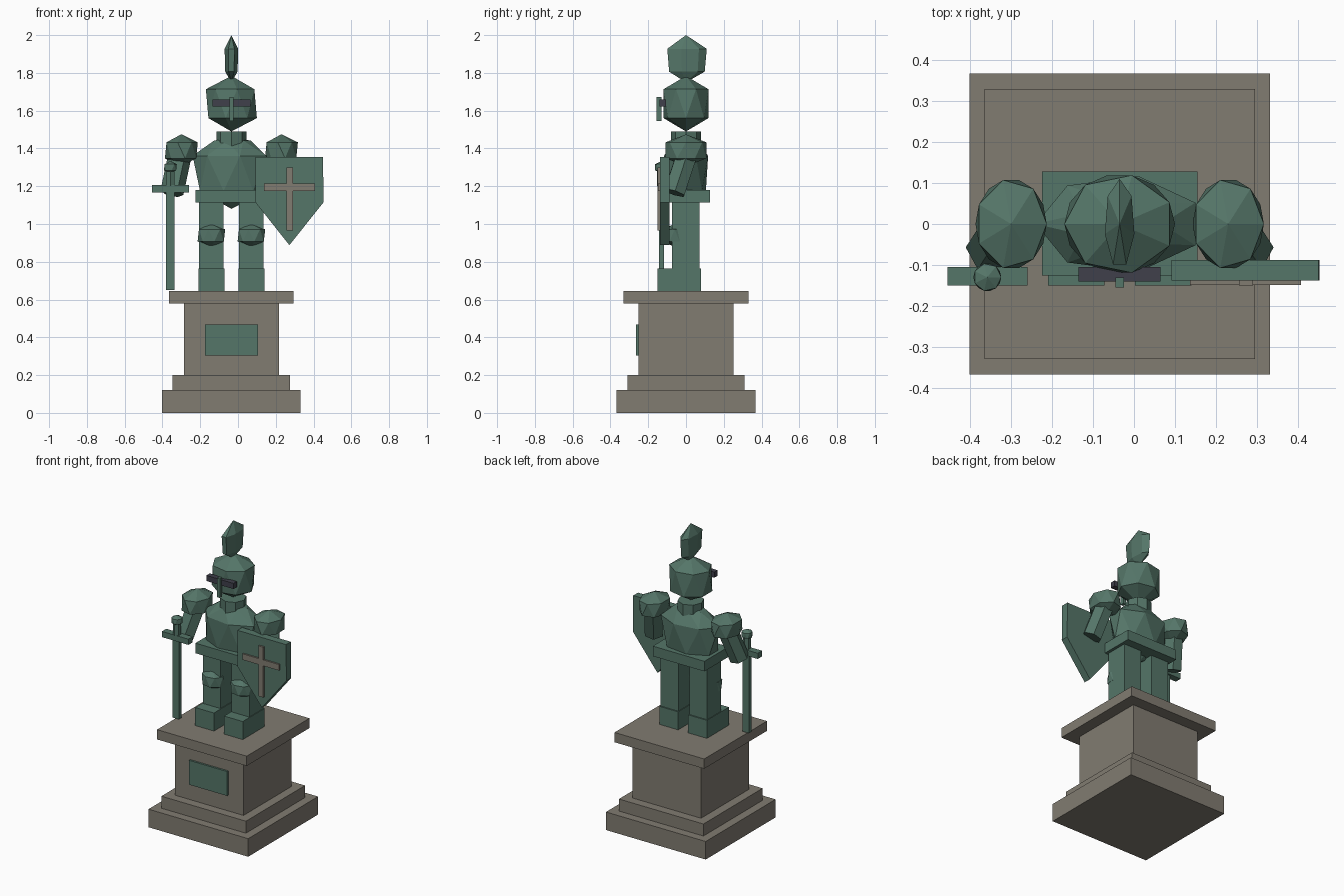
import bpy, bmesh, math
from mathutils import Vector

if "Cube" in bpy.data.objects:
    bpy.data.objects.remove(bpy.data.objects["Cube"])

CX = -0.035  # centre line of the plinth and figure


def material(name, rgb):
    m = bpy.data.materials.new(name)
    m.diffuse_color = (*rgb, 1)
    m.use_nodes = True
    m.node_tree.nodes["Principled BSDF"].inputs["Base Color"].default_value = m.diffuse_color
    return m


BRONZE = material("green_bronze", (0.09, 0.18, 0.14))
STONE = material("stone", (0.22, 0.20, 0.165))
DARK = material("dark_slit", (0.05, 0.05, 0.07))


def finish(name, bm, mat):
    bmesh.ops.recalc_face_normals(bm, faces=bm.faces)
    me = bpy.data.meshes.new(name)
    bm.to_mesh(me)
    bm.free()
    me.materials.append(mat)
    ob = bpy.data.objects.new(name, me)
    bpy.context.collection.objects.link(ob)
    return ob


def box(name, x, y, z, mat=BRONZE):
    """Box from (min, max) ranges."""
    bm = bmesh.new()
    bmesh.ops.create_cube(bm, size=1)
    for v in bm.verts:
        v.co = Vector([(r[0] + r[1]) / 2 + c * (r[1] - r[0]) for r, c in zip((x, y, z), v.co)])
    return finish(name, bm, mat)


def gem(name, centre, radii, rings=((0.5, 1, 0), (-0.5, 1, 0.5)), start=0, n=7):
    """Faceted ball: hull of two poles and twisted rings (height, radius, twist)."""
    bm = bmesh.new()
    pts = [(0, 0, 1), (0, 0, -1)]
    for h, r, twist in rings:
        for i in range(n):
            a = start + (i + twist) * math.tau / n
            pts.append((r * math.cos(a), r * math.sin(a), h))
    for p in pts:
        bm.verts.new([c + r * q for c, r, q in zip(centre, radii, p)])
    bmesh.ops.convex_hull(bm, input=bm.verts)
    return finish(name, bm, BRONZE)


def rod(name, a, b, radius, sides):
    """Prism between two points."""
    a, b = Vector(a), Vector(b)
    bm = bmesh.new()
    bmesh.ops.create_cone(bm, cap_ends=True, segments=sides, radius1=radius,
                          radius2=radius, depth=(b - a).length)
    rot = (b - a).to_track_quat('Z', 'Y')
    for v in bm.verts:
        v.co = rot @ v.co + (a + b) / 2
    return finish(name, bm, BRONZE)


# Plinth: stacked square blocks and a plaque
for name, h, z in (("plinth_base", 0.367, (0, 0.12)), ("plinth_step", 0.311, (0.12, 0.20)),
                   ("plinth_shaft", 0.252, (0.20, 0.58)), ("plinth_cap", 0.33, (0.58, 0.645))):
    box(name, (CX - h, CX + h), (-h, h), z, STONE)
box("plaque", (CX - 0.14, CX + 0.14), (-0.265, -0.24), (0.305, 0.467))

# Legs, shoulders and arms, mirrored about the centre line
for side, s in (("right", -1), ("left", 1)):
    lx = CX + s * 0.106
    box(side + "_foot", (lx - 0.069, lx + 0.069), (-0.15, 0.08), (0.645, 0.765))
    box(side + "_leg", (lx - 0.065, lx + 0.065), (-0.075, 0.072), (0.75, 1.13))
    gem(side + "_knee_guard", (lx, -0.06, 0.94), (0.073, 0.06, 0.063))
    ax = CX + s * 0.265
    gem(side + "_shoulder_guard", (ax, 0, 1.39), (0.087, 0.11, 0.085))
    rod(side + "_arm", (ax, 0.015, 1.40), (CX + s * 0.315, -0.062, 1.165), 0.062, 6)

# Body
box("belt", (CX - 0.19, CX + 0.19), (-0.126, 0.128), (1.113, 1.18))
gem("torso", (CX, 0, 1.27), (0.205, 0.12, 0.19),
    rings=((0.9, 0.5, 0), (0.48, 1, 0.5), (-0.5, 0.9, 0)))
rod("neck", (CX, 0, 1.40), (CX, 0, 1.49), 0.08, 8)

# Helmet with crest, eye slit and nose bar
gem("helmet", (CX, 0, 1.637), (0.135, 0.122, 0.147), rings=((0.52, 1, 0.5), (-0.52, 1, 0)))
gem("helmet_crest", (CX, 0, 1.875), (0.037, 0.11, 0.125), start=math.pi / 2,
    rings=((0.42, 1, 0), (-0.55, 0.9, 0)))
box("eye_slit", (-0.135, 0.065), (-0.14, -0.105), (1.623, 1.66), DARK)
box("nose_bar", (-0.045, -0.025), (-0.155, -0.13), (1.545, 1.672))

# Sword, point down
SX = -0.358
box("sword_blade", (SX - 0.023, SX + 0.023), (-0.143, -0.117), (0.65, 1.18))
box("sword_guard", (-0.455, -0.26), (-0.15, -0.105), (1.168, 1.206))
rod("sword_grip", (SX, -0.13, 1.20), (SX, -0.13, 1.29), 0.024, 6)
gem("sword_pommel", (SX, -0.13, 1.30), (0.034, 0.034, 0.033))

# Shield: extruded heater outline
bm = bmesh.new()
outline = [(0.092, 1.355), (0.45, 1.355), (0.453, 1.115), (0.272, 0.888), (0.092, 1.115)]
face = bm.faces.new([bm.verts.new((x, -0.138, z)) for x, z in outline])
ext = bmesh.ops.extrude_face_region(bm, geom=[face], use_keep_orig=True)
bmesh.ops.translate(bm, vec=(0, 0.05, 0),
                    verts=[v for v in ext["geom"] if isinstance(v, bmesh.types.BMVert)])
finish("shield", bm, BRONZE)
box("shield_cross_upright", (0.256, 0.29), (-0.15, -0.135), (0.965, 1.30), STONE)
box("shield_cross_bar", (0.137, 0.407), (-0.149, -0.135), (1.175, 1.215), STONE)
